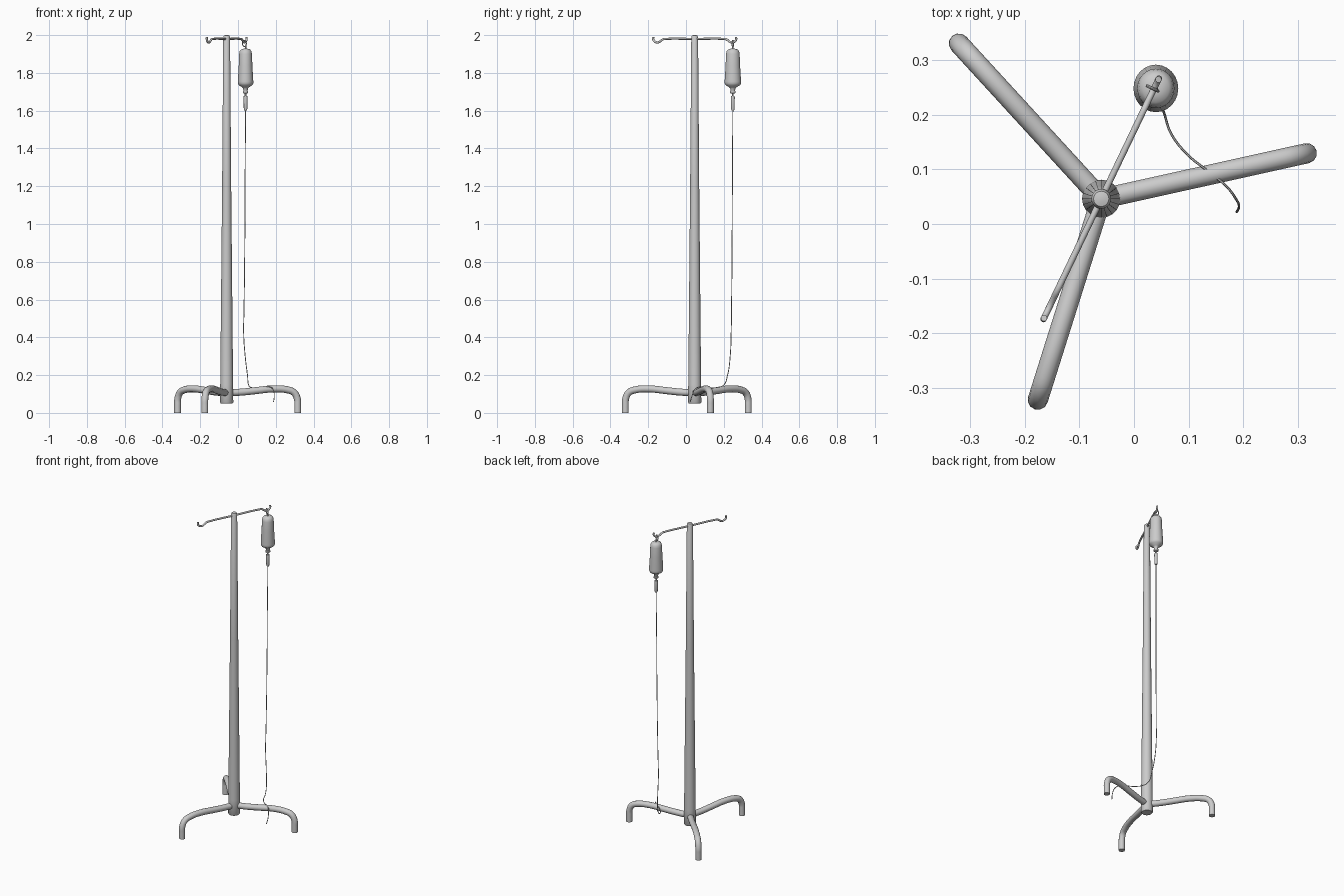
import bpy, bmesh
from math import cos, sin, pi, radians

if "Cube" in bpy.data.objects:
    bpy.data.objects.remove(bpy.data.objects["Cube"])

PX, PY = -0.06, 0.046      # pole axis
BX, BY = 0.04, 0.248       # bag axis


def finish(obj, angle=40):
    bpy.ops.object.select_all(action='DESELECT')
    obj.select_set(True)
    bpy.context.view_layer.objects.active = obj
    if obj.type == 'CURVE':
        bpy.ops.object.convert(target='MESH')
        obj = bpy.context.object
    bpy.ops.object.shade_smooth_by_angle(angle=radians(angle))
    return obj


def tube(name, pts, radius, res=5, sides=4, cyclic=False):
    """Round tube along a smooth path."""
    cu = bpy.data.curves.new(name, 'CURVE')
    cu.dimensions = '3D'
    cu.bevel_depth = radius
    cu.bevel_resolution = sides
    cu.resolution_u = res
    cu.use_fill_caps = True
    sp = cu.splines.new('BEZIER')
    sp.bezier_points.add(len(pts) - 1)
    for bp, p in zip(sp.bezier_points, pts):
        bp.co = p
        bp.handle_left_type = bp.handle_right_type = 'AUTO'
    sp.use_cyclic_u = cyclic
    obj = bpy.data.objects.new(name, cu)
    bpy.context.collection.objects.link(obj)
    return finish(obj)


def lathe(name, profile, x, y, n=20, sx=1.0, sy=1.0):
    """Revolve (radius, z) pairs about a vertical axis, capped at both ends."""
    bm = bmesh.new()
    rings = [[bm.verts.new((x + r * sx * cos(2 * pi * i / n), y + r * sy * sin(2 * pi * i / n), z))
              for i in range(n)] for r, z in profile]
    for a, b in zip(rings, rings[1:]):
        for i in range(n):
            bm.faces.new((a[i], a[(i + 1) % n], b[(i + 1) % n], b[i]))
    bm.faces.new(rings[0])
    bm.faces.new(rings[-1])
    bmesh.ops.recalc_face_normals(bm, faces=bm.faces)
    me = bpy.data.meshes.new(name)
    bm.to_mesh(me)
    bm.free()
    obj = bpy.data.objects.new(name, me)
    bpy.context.collection.objects.link(obj)
    return finish(obj)


# Tapered pole with softened ends
lathe("pole", [(0.031, 0.05), (0.035, 0.055), (0.034, 0.15), (0.024, 1.2),
               (0.018, 1.99), (0.014, 1.998), (0.006, 2.0)], PX, PY)

# Three bent legs
leg_path = [(0.0, 0.106), (0.08, 0.11), (0.16, 0.118), (0.25, 0.127), (0.33, 0.122),
            (0.365, 0.108), (0.383, 0.075), (0.385, 0.04), (0.385, 0.0)]
for k in range(3):
    a = radians(12.5 + 120 * k)
    tube(f"leg_{k + 1}", [(PX + d * cos(a), PY + d * sin(a), z) for d, z in leg_path], 0.0185, 4)

# Cross bar with a hook at each end
ux, uy = cos(radians(64.4)), sin(radians(64.4))
half = [(0.0, 1.98), (0.17, 1.98), (0.188, 1.977), (0.202, 1.967), (0.219, 1.961),
        (0.236, 1.967), (0.244, 1.979), (0.242, 1.99)]
bar = [(-d, z) for d, z in reversed(half[1:])] + half
tube("hook_bar", [(PX + d * ux, PY + d * uy, z) for d, z in bar], 0.0058, 3, 3)

# Hanging loop hooked over the bar, across its direction
loop = [(0.011 * cos(t * pi / 4), 1.956 + 0.016 * sin(t * pi / 4)) for t in range(8)]
tube("bag_loop", [(BX - 0.006 + d * uy, BY - d * ux, z) for d, z in loop], 0.0028, 3, 2, True)
lathe("loop_stem", [(0.004, 1.92), (0.004, 1.944)], BX, BY, 10)

# Fluid bag with neck
lathe("fluid_bag", [(0.010, 1.928), (0.024, 1.924), (0.031, 1.915), (0.034, 1.90), (0.036, 1.84),
                    (0.041, 1.755), (0.041, 1.745), (0.036, 1.735), (0.018, 1.724), (0.013, 1.718),
                    (0.011, 1.705), (0.014, 1.703), (0.014, 1.694), (0.007, 1.690)],
      BX, BY, 24, 1.0, 1.06)

# Drip chamber and its spike
lathe("chamber_spike", [(0.005, 1.695), (0.004, 1.67)], BX, BY, 10)
lathe("drip_chamber", [(0.010, 1.677), (0.0105, 1.672), (0.0095, 1.61), (0.007, 1.602)], BX, BY, 14)

# Thin drip line, trailing across one leg
tube("drip_line", [(BX, BY, 1.605), (0.038, 0.246, 1.3), (0.036, 0.244, 0.9), (0.032, 0.241, 0.55),
                   (0.030, 0.239, 0.42), (0.038, 0.234, 0.30), (0.050, 0.220, 0.20),
                   (0.056, 0.200, 0.148), (0.068, 0.165, 0.135), (0.100, 0.125, 0.133),
                   (0.135, 0.097, 0.136), (0.170, 0.068, 0.137), (0.187, 0.045, 0.122),
                   (0.192, 0.032, 0.09), (0.188, 0.022, 0.058)], 0.0023, 6, 1)
